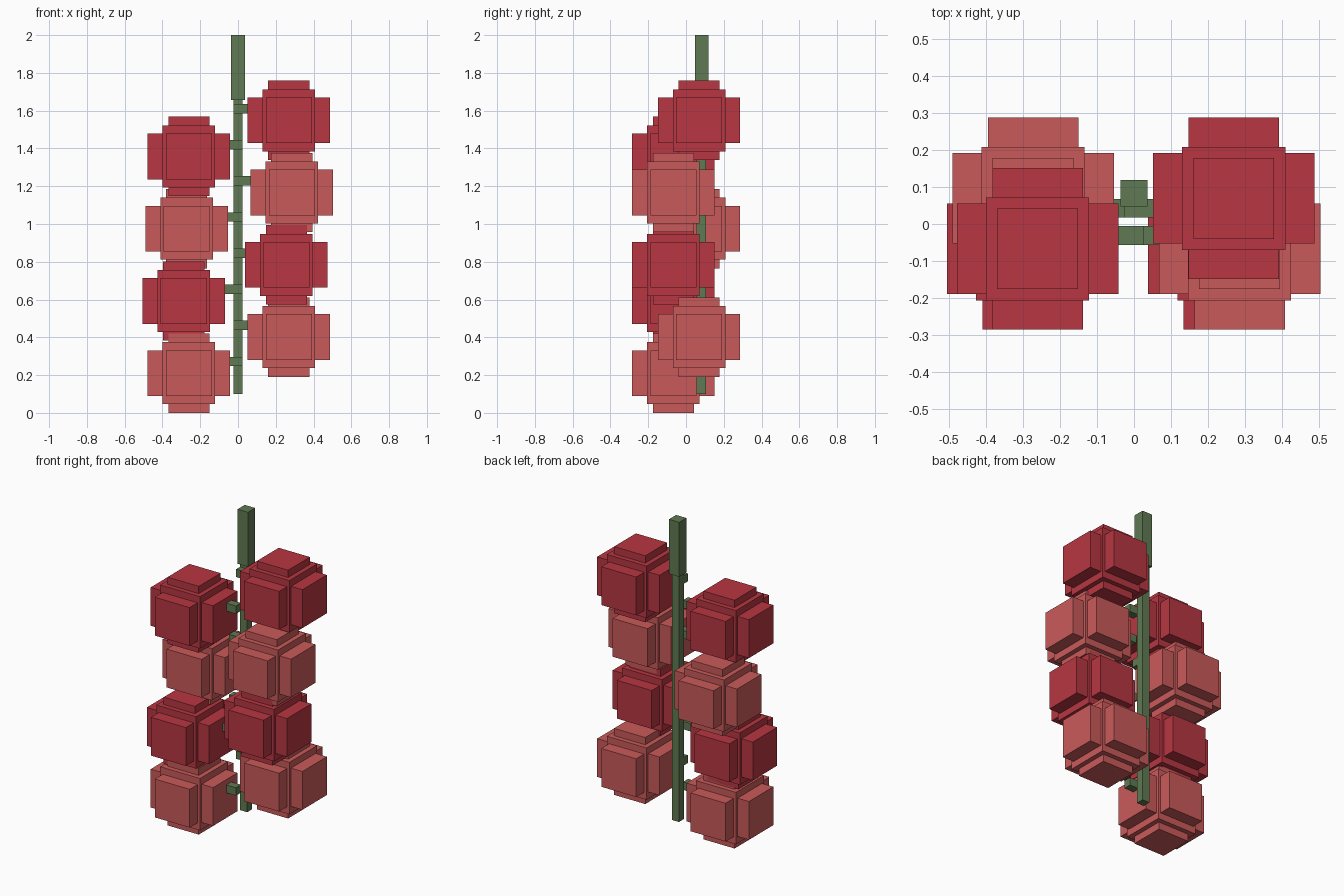
import bpy, bmesh
from mathutils import Matrix, Vector

if "Cube" in bpy.data.objects:
    bpy.data.objects.remove(bpy.data.objects["Cube"])


def material(name, rgb):
    m = bpy.data.materials.new(name)
    m.diffuse_color = (*rgb, 1)
    m.use_nodes = True
    m.node_tree.nodes["Principled BSDF"].inputs["Base Color"].default_value = m.diffuse_color
    return m


DEEP = material("deep_red", (0.48, 0.037, 0.054))
PALE = material("pale_red", (0.59, 0.102, 0.102))
GREEN = material("stem_green", (0.117, 0.195, 0.084))


def boxes(name, mat, parts):
    """One object from a list of (centre, half sizes) boxes."""
    bm = bmesh.new()
    for centre, half in parts:
        scale = Matrix.Diagonal(Vector(half) * 2).to_4x4()
        bmesh.ops.create_cube(bm, size=1, matrix=Matrix.Translation(centre) @ scale)
    mesh = bpy.data.meshes.new(name)
    bm.to_mesh(mesh)
    bm.free()
    mesh.materials.append(mat)
    obj = bpy.data.objects.new(name, mesh)
    bpy.context.collection.objects.link(obj)
    return obj


# Stem: thin hanging shoot with a thicker top
boxes("stem", GREEN, [((0, 0.081, 0.88), (0.025, 0.025, 0.78))])
boxes("stem_top", GREEN, [((0, 0.083, 1.828), (0.036, 0.036, 0.172))])

# Berry: rounded-looking block made of a core and three crossing bars
BERRY = [(0.139, 0.139, 0.164), (0.218, 0.122, 0.121),
         (0.122, 0.218, 0.121), (0.109, 0.109, 0.21)]

# Berries from bottom to top, alternating left and right: x, y, colour
LAYOUT = [(-0.26, -0.067, PALE), (0.269, 0.069, PALE),
          (-0.287, -0.067, DEEP), (0.256, -0.067, DEEP),
          (-0.272, 0.069, PALE), (0.285, -0.067, PALE),
          (-0.26, -0.067, DEEP), (0.269, 0.069, DEEP)]

for i, (x, y, mat) in enumerate(LAYOUT):
    z = 0.21 + 0.1913 * i
    boxes(f"berry_{i + 1}", mat, [((x, y, z), half) for half in BERRY])
    # Stalk from the stem to the inside of the berry
    side = 1 if x > 0 else -1
    inner, outer = -0.025 * side, x * 0.6
    sy = 0.043 if y > 0 else -0.031
    boxes(f"stalk_{i + 1}", GREEN,
          [(((inner + outer) / 2, sy, z + 0.062), (abs(outer - inner) / 2, 0.025, 0.025))])
